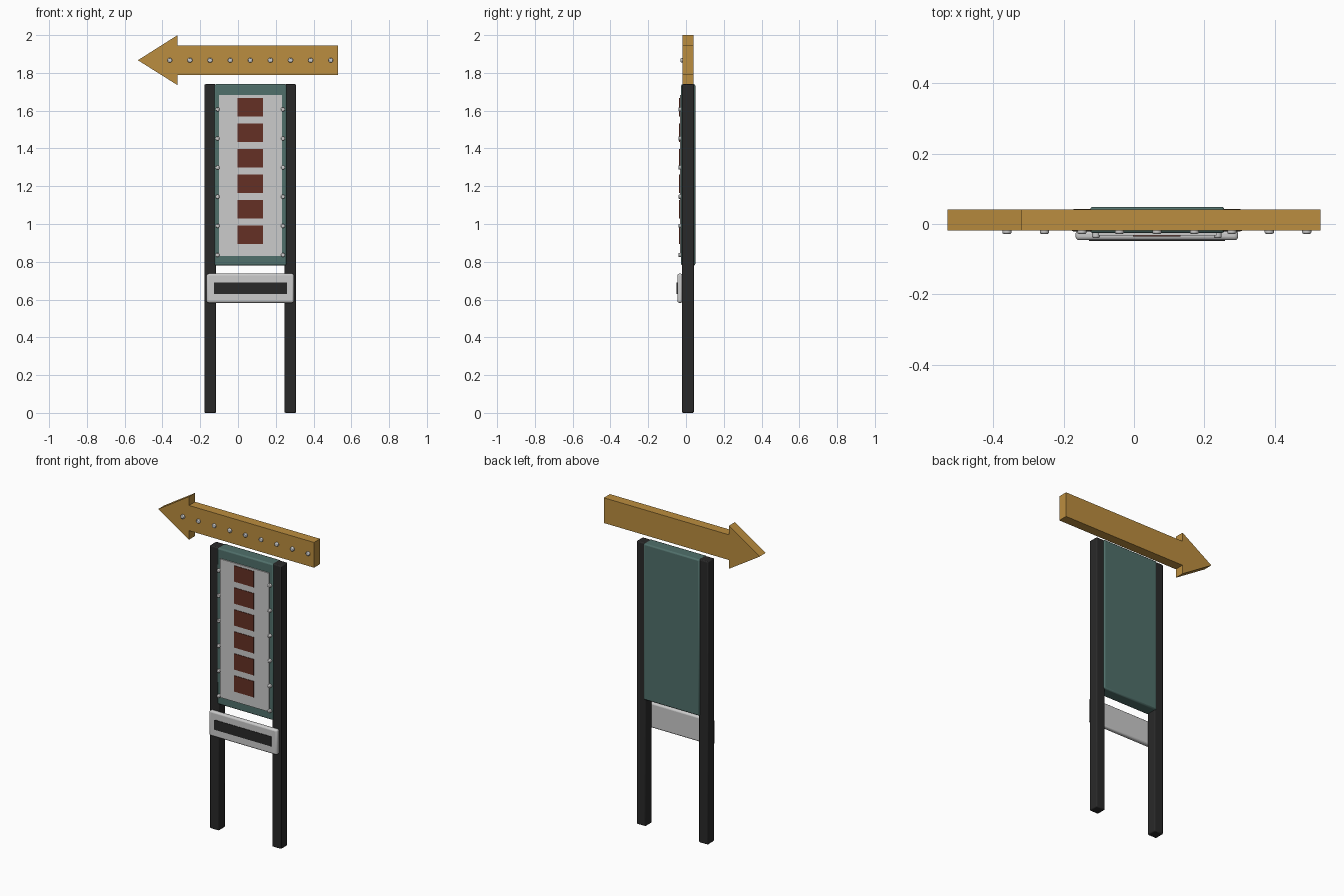
import bpy, bmesh, math
from mathutils import Matrix

if "Cube" in bpy.data.objects:
    bpy.data.objects.remove(bpy.data.objects["Cube"])


def material(name, rgb):
    m = bpy.data.materials.new(name)
    m.diffuse_color = (*rgb, 1)
    m.use_nodes = True
    m.node_tree.nodes["Principled BSDF"].inputs["Base Color"].default_value = m.diffuse_color
    return m


WOOD = material("ochre", (0.5, 0.27, 0.05))
GREEN = material("green", (0.08, 0.16, 0.145))
BLACK = material("black", (0.022, 0.022, 0.022))
RED = material("rust", (0.13, 0.03, 0.018))


def finish(name, bm, mat=None, bevel=0.0, segments=2):
    bmesh.ops.recalc_face_normals(bm, faces=bm.faces)
    me = bpy.data.meshes.new(name)
    bm.to_mesh(me)
    bm.free()
    ob = bpy.data.objects.new(name, me)
    bpy.context.collection.objects.link(ob)
    if mat:
        me.materials.append(mat)
    if bevel:
        mod = ob.modifiers.new("bevel", 'BEVEL')
        mod.width = bevel
        mod.segments = segments
        mod.limit_method = 'ANGLE'
        bpy.ops.object.select_all(action='DESELECT')
        bpy.context.view_layer.objects.active = ob
        ob.select_set(True)
        bpy.ops.object.shade_smooth_by_angle(angle=math.radians(35))
    return ob


def box(name, x, y, z, mat=None, bevel=0.0, segments=2):
    """Box from (min, max) ranges on each axis."""
    bm = bmesh.new()
    size = [b - a for a, b in (x, y, z)]
    mid = [(a + b) / 2 for a, b in (x, y, z)]
    bmesh.ops.create_cube(bm, size=1, matrix=Matrix.Translation(mid) @ Matrix.Diagonal((*size, 1)))
    return finish(name, bm, mat, bevel, segments)


def rivet(name, x, z, front, back, r):
    """Round stud with its axis along y."""
    bm = bmesh.new()
    place = Matrix.Translation((x, (front + back) / 2, z)) @ Matrix.Rotation(math.pi / 2, 4, 'X')
    bmesh.ops.create_cone(bm, cap_ends=True, segments=16, radius1=r, radius2=r,
                          depth=back - front, matrix=place)
    return finish(name, bm, None, 0.004)


# Arrow board
bm = bmesh.new()
outline = [(-0.53, 1.867), (-0.32, 1.735), (-0.32, 1.79), (0.53, 1.79),
           (0.53, 1.945), (-0.32, 1.945), (-0.32, 2.0)]
face = bm.faces.new([bm.verts.new((x, -0.018, z)) for x, z in outline])
ext = bmesh.ops.extrude_face_region(bm, geom=[face])
bmesh.ops.translate(bm, vec=(0, 0.059, 0),
                    verts=[v for v in ext["geom"] if isinstance(v, bmesh.types.BMVert)])
finish("arrow_board", bm, WOOD)
for i in range(9):
    rivet(f"arrow_stud_{i + 1}", -0.361 + i * 0.1065, 1.867, -0.028, -0.01, 0.013)

# Posts
box("left_post", (-0.178, -0.116), (-0.021, 0.042), (0, 1.74), BLACK, 0.006)
box("right_post", (0.246, 0.308), (-0.021, 0.042), (0, 1.74), BLACK, 0.006)

# Green backing board and grey face plate
box("backing_board", (-0.125, 0.257), (-0.026, 0.049), (0.78, 1.74), GREEN, 0.008)
box("face_plate", (-0.101, 0.234), (-0.033, -0.02), (0.83, 1.682))

# Column of rust squares and the studs down both edges
for i in range(6):
    z = 1.618 - i * 0.1352
    box(f"square_{i + 1}", (-0.003, 0.132), (-0.036, -0.03), (z - 0.049, z + 0.049), RED)
    for side, x in (("left", -0.108), ("right", 0.238)):
        rivet(f"{side}_stud_{i + 1}", x, 1.607 - i * 0.1542, -0.04, -0.02, 0.011)

# Lower sign bar with dark strip
box("lower_bar", (-0.166, 0.296), (-0.046, -0.018), (0.583, 0.737), None, 0.01, 3)
box("lower_bar_strip", (-0.128, 0.259), (-0.049, -0.04), (0.63, 0.69), BLACK)
